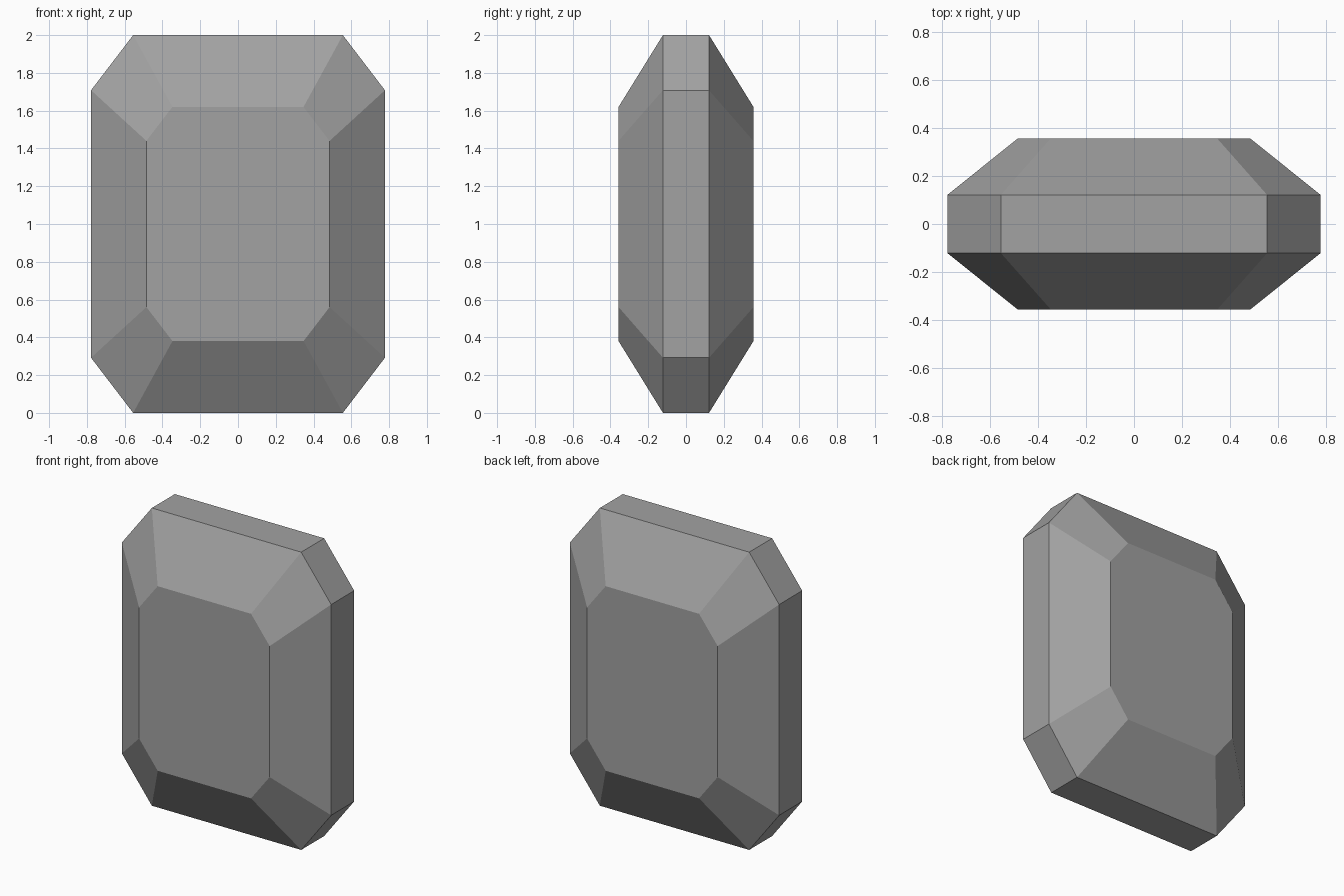
import bpy
import bmesh

cube = bpy.data.objects.get("Cube")
if cube:
    bpy.data.objects.remove(cube, do_unlink=True)

# Plain grey stone
stone = bpy.data.materials.new("grey_stone")
stone.use_nodes = True
grey = (0.36, 0.36, 0.36, 1.0)
stone.diffuse_color = grey
stone.node_tree.nodes["Principled BSDF"].inputs["Base Color"].default_value = grey


def octagon(bm, y, half_w, half_h, flat_w, flat_h):
    """Ring of a rectangle with cut corners, centred on z = 1."""
    quarter = [(half_w, flat_h), (flat_w, half_h)]
    half = quarter + [(-x, z) for x, z in reversed(quarter)]
    outline = half + [(-x, -z) for x, z in half]
    return [bm.verts.new((x, y, 1 + z)) for x, z in outline]


# Step-cut gem: small table, wide girdle, wide girdle, small table
table = (0.485, 0.62, 0.347, 0.44)
girdle = (0.778, 1.0, 0.555, 0.708)
bm = bmesh.new()
rings = [octagon(bm, y, *size) for y, size in
         ((-0.357, table), (-0.122, girdle), (0.122, girdle), (0.357, table))]
for a, b in zip(rings, rings[1:]):
    for i in range(len(a)):
        j = (i + 1) % len(a)
        bm.faces.new((a[i], a[j], b[j], b[i]))
bm.faces.new(rings[0])
bm.faces.new(rings[-1])
bmesh.ops.recalc_face_normals(bm, faces=bm.faces)

mesh = bpy.data.meshes.new("gem")
bm.to_mesh(mesh)
bm.free()
mesh.materials.append(stone)
gem = bpy.data.objects.new("gem", mesh)
bpy.context.collection.objects.link(gem)
